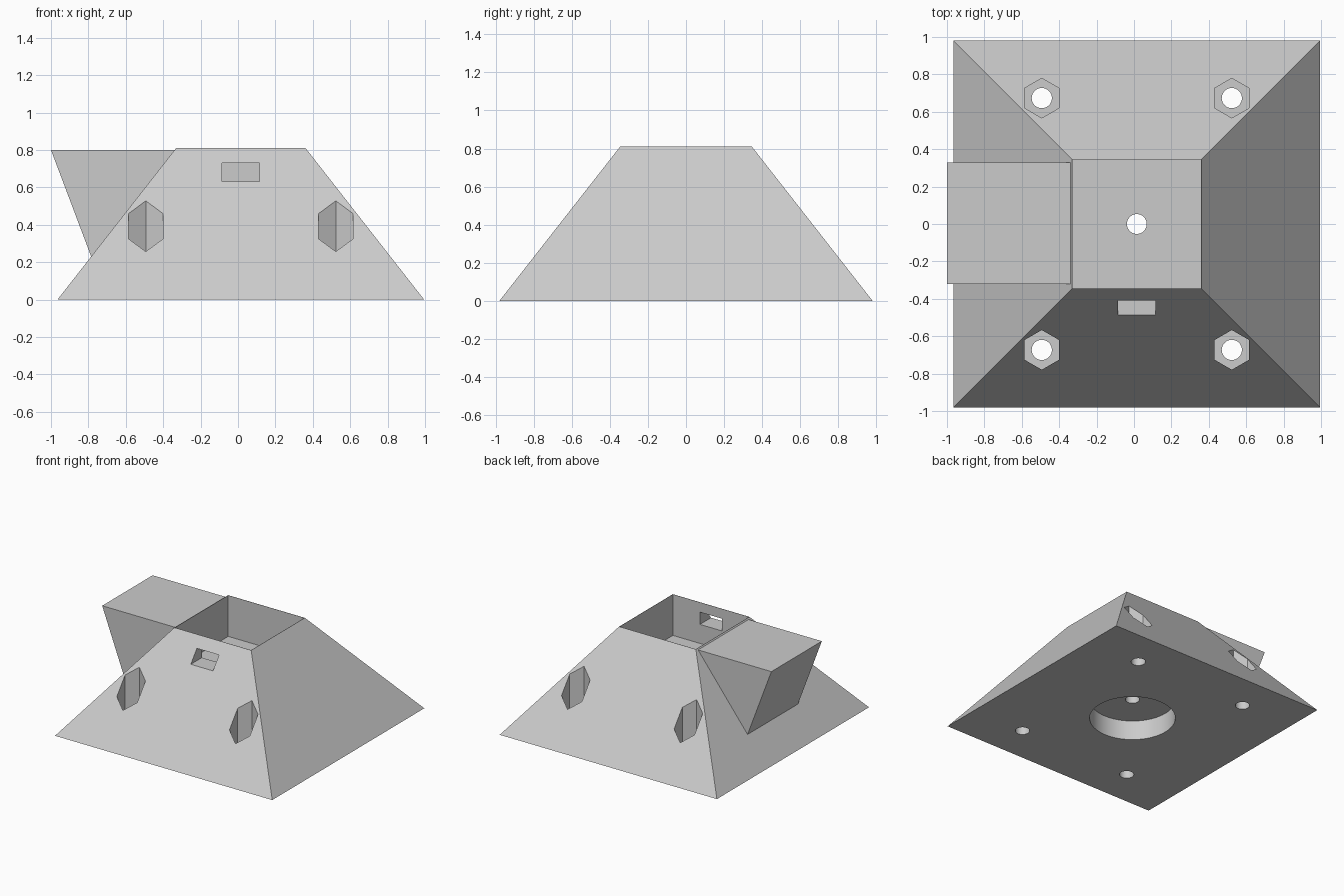
import bpy, bmesh
from mathutils import Matrix, Vector

cube = bpy.data.objects.get("Cube")
if cube:
    bpy.data.objects.remove(cube, do_unlink=True)

CX = 0.015            # centre of the pyramid body
BASE, TOP, HEIGHT = 0.98, 0.346, 0.81
BOLT_X, BOLT_Y = 0.508, 0.673

grey = bpy.data.materials.new("plain grey")
grey.use_nodes = True
grey.diffuse_color = (0.6, 0.6, 0.6, 1)
grey.node_tree.nodes["Principled BSDF"].inputs["Base Color"].default_value = (0.6, 0.6, 0.6, 1)


def finish(name, bm):
    bmesh.ops.recalc_face_normals(bm, faces=bm.faces)
    mesh = bpy.data.meshes.new(name)
    bm.to_mesh(mesh)
    bm.free()
    mesh.materials.append(grey)
    obj = bpy.data.objects.new(name, mesh)
    bpy.context.collection.objects.link(obj)
    return obj


def prism(name, sides, radius, x, y, z0, z1, turn=0.0):
    """Upright prism or cylinder between two heights."""
    bm = bmesh.new()
    place = Matrix.Translation((x, y, (z0 + z1) / 2)) @ Matrix.Rotation(turn, 4, 'Z')
    bmesh.ops.create_cone(bm, cap_ends=True, segments=sides, radius1=radius,
                          radius2=radius, depth=z1 - z0, matrix=place)
    return finish(name, bm)


def box(name, low, high):
    low, high = Vector(low), Vector(high)
    bm = bmesh.new()
    bmesh.ops.create_cube(bm, size=1, matrix=Matrix.Translation((low + high) / 2)
                          @ Matrix.Diagonal((*(high - low), 1)))
    return finish(name, bm)


def cut(target, cutter):
    cutter.hide_render = True
    mod = target.modifiers.new(cutter.name, 'BOOLEAN')
    mod.operation, mod.solver, mod.object = 'DIFFERENCE', 'EXACT', cutter
    bpy.context.view_layer.objects.active = target
    bpy.ops.object.modifier_apply(modifier=mod.name)
    bpy.data.objects.remove(cutter, do_unlink=True)


# Truncated pyramid body
bm = bmesh.new()
bmesh.ops.create_cube(bm, size=2)
for v in bm.verts:
    half = TOP if v.co.z > 0 else BASE
    v.co = (CX + v.co.x * half, v.co.y * half, HEIGHT if v.co.z > 0 else 0)
body = finish("pyramid_body", bm)

# Square pocket with a knife-edge rim, and the slot through the front wall
p = TOP - 0.002
cut(body, box("pocket", (CX - p, -p, 0.475), (CX + p, p, 1)))
cut(body, box("front_slot", (CX - 0.1, -0.6, 0.63), (CX + 0.1, -0.2, 0.73)))

# Round recess underneath with a narrow hole up into the pocket
cut(body, prism("bottom_recess", 64, 0.32, CX, 0, -0.2, 0.16))
cut(body, prism("centre_hole", 32, 0.053, CX, 0, 0.1, 0.6))

# Corner bolt holes with hexagonal nut pockets
for sx in (-1, 1):
    for sy in (-1, 1):
        x, y = CX + sx * BOLT_X, sy * BOLT_Y
        cut(body, prism("nut_pocket", 6, 0.106, x, y, 0.16, 1))
        cut(body, prism("bolt_hole", 32, 0.054, x, y, -0.2, 0.3))

# Overhanging wedge on the side
bm = bmesh.new()
profile = [(-1, 0.8), (-0.338, 0.8), (-0.785, 0.23)]
face = bm.faces.new([bm.verts.new((x, -0.322, z)) for x, z in profile])
side = bmesh.ops.extrude_face_region(bm, geom=[face])["geom"]
bmesh.ops.translate(bm, vec=(0, 0.65, 0),
                    verts=[g for g in side if isinstance(g, bmesh.types.BMVert)])
wedge = finish("side_wedge", bm)

# Smooth round walls, sharp edges elsewhere
bpy.ops.object.select_all(action='DESELECT')
body.select_set(True)
bpy.context.view_layer.objects.active = body
bpy.ops.object.shade_smooth_by_angle(angle=0.5)
